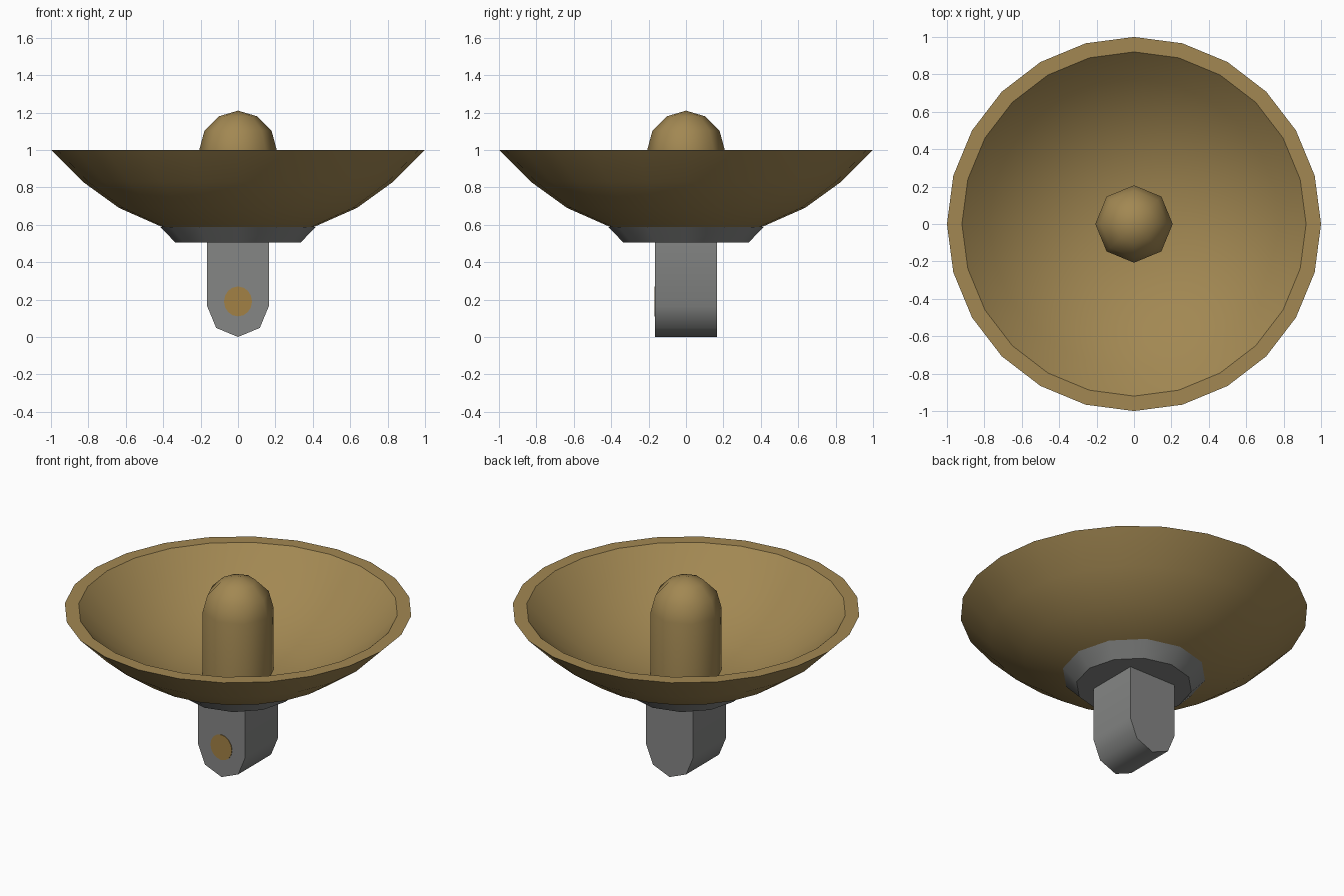
import bpy, bmesh, math
from mathutils import Vector

if "Cube" in bpy.data.objects:
    bpy.data.objects.remove(bpy.data.objects["Cube"])


def material(name, rgb):
    m = bpy.data.materials.new(name)
    m.diffuse_color = (*rgb, 1)
    m.use_nodes = True
    m.node_tree.nodes["Principled BSDF"].inputs["Base Color"].default_value = m.diffuse_color
    return m


bronze = material("bronze", (0.36, 0.245, 0.085))
steel = material("grey steel", (0.235, 0.24, 0.235))
amber = material("amber", (0.36, 0.22, 0.06))


def finish(name, bm, mat, angle):
    bmesh.ops.remove_doubles(bm, verts=bm.verts, dist=1e-5)
    bmesh.ops.recalc_face_normals(bm, faces=bm.faces)
    me = bpy.data.meshes.new(name)
    bm.to_mesh(me)
    bm.free()
    me.materials.append(mat)
    ob = bpy.data.objects.new(name, me)
    bpy.context.collection.objects.link(ob)
    bpy.ops.object.select_all(action='DESELECT')
    ob.select_set(True)
    bpy.context.view_layer.objects.active = ob
    bpy.ops.object.shade_smooth_by_angle(angle=math.radians(angle))
    return ob


def lathe(name, profile, sides, mat, angle=35):
    bm = bmesh.new()
    vs = [bm.verts.new((r, 0, z)) for r, z in profile]
    es = [bm.edges.new(p) for p in zip(vs, vs[1:])]
    bmesh.ops.spin(bm, geom=vs + es, cent=(0, 0, 0), axis=(0, 0, 1),
                   angle=math.tau, steps=sides, use_merge=True)
    return finish(name, bm, mat, angle)


def extrude_y(name, outline, y0, y1, mat, angle=50):
    bm = bmesh.new()
    f = bm.faces.new([bm.verts.new((x, y0, z)) for x, z in outline])
    new = bmesh.ops.extrude_face_region(bm, geom=[f], use_keep_orig=True)["geom"]
    bmesh.ops.translate(bm, vec=Vector((0, y1 - y0, 0)),
                        verts=[v for v in new if isinstance(v, bmesh.types.BMVert)])
    return finish(name, bm, mat, angle)


# Dish shell: outside up to the rim, then down the inside
lathe("dish", [(0, 0.54), (0.21, 0.545), (0.41, 0.59), (0.636, 0.69), (0.83, 0.83), (1, 1),
               (0.92, 1), (0.775, 0.86), (0.595, 0.735), (0.385, 0.64),
               (0.19, 0.60), (0, 0.59)], 24, bronze)

# Central post with a domed top
R = 0.207
dome = [(R * math.cos(math.radians(a)), 1 + R * math.sin(math.radians(a))) for a in (0, 30, 60)]
lathe("center_post", [(0, 0.51), (R, 0.51)] + dome + [(0, 1.21)], 8, bronze, 50)

# Tapered collar under the dish
lathe("collar", [(0, 0.505), (0.335, 0.505), (0.415, 0.588), (0, 0.588)], 12, steel, 40)

# Square stem with a rounded foot
S = 0.165
foot = [(-S * math.cos(math.radians(a)), S - S * math.sin(math.radians(a)))
        for a in (0, 45, 90, 135, 180)]
extrude_y("stem", foot + [(S, 0.52), (-S, 0.52)], -S, S, steel)

# Round plate on the front of the stem
disc = [(0.075 * math.cos(math.tau * i / 16), 0.19 + 0.08 * math.sin(math.tau * i / 16))
        for i in range(16)]
extrude_y("front_button", disc, -S - 0.004, -S + 0.002, amber)
